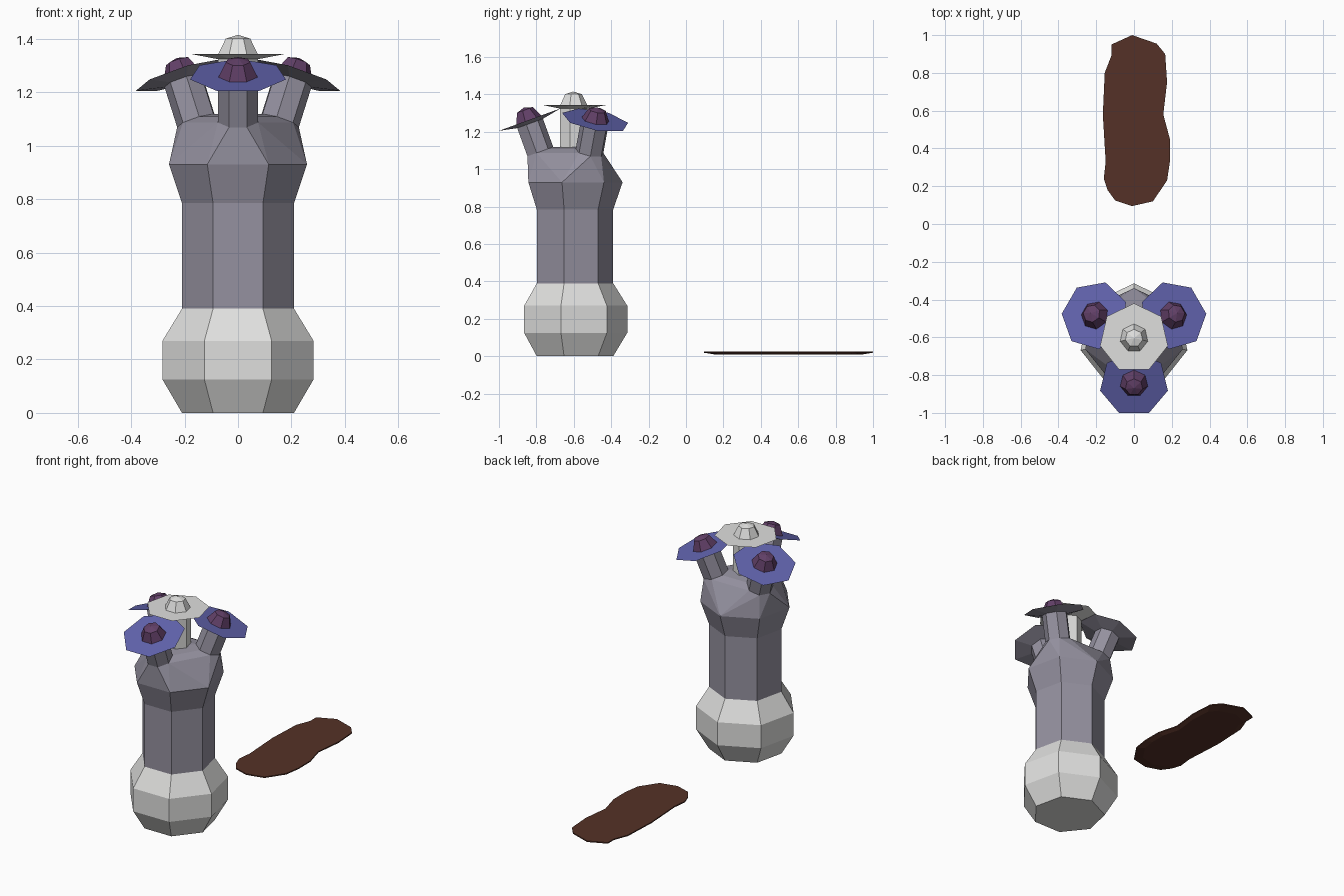
import bpy, bmesh, math
from mathutils import Matrix, Vector

if "Cube" in bpy.data.objects:
    bpy.data.objects.remove(bpy.data.objects["Cube"])

N = 7            # every round part is seven-sided
CY = -0.604      # vase centre on y


def mat(name, c):
    m = bpy.data.materials.new(name)
    m.diffuse_color = (*c, 1)
    m.use_nodes = True
    m.node_tree.nodes["Principled BSDF"].inputs["Base Color"].default_value = m.diffuse_color
    return m


WHITE = mat("white", (0.74, 0.74, 0.73))
GREY = mat("lavender grey", (0.30, 0.285, 0.35))
BLUE = mat("petal blue", (0.12, 0.125, 0.42))
PURPLE = mat("plum", (0.12, 0.05, 0.135))
BROWN = mat("brown", (0.09, 0.031, 0.02))


def finish(bm, name, mats, rule=None):
    bmesh.ops.recalc_face_normals(bm, faces=bm.faces)
    if rule:
        for f in bm.faces:
            f.material_index = rule(f)
    me = bpy.data.meshes.new(name)
    bm.to_mesh(me)
    bm.free()
    for m in mats:
        me.materials.append(m)
    ob = bpy.data.objects.new(name, me)
    bpy.context.collection.objects.link(ob)
    return ob


def ring(r, z):
    # vertex at the back, flat side at the front
    return [Vector((r * math.cos(math.pi / 2 + 2 * math.pi * k / N),
                    r * math.sin(math.pi / 2 + 2 * math.pi * k / N), z)) for k in range(N)]


def loft(profile, cap_start=True, cap_end=True):
    bm = bmesh.new()
    rows = [[bm.verts.new(p) for p in ring(r, z)] for r, z in profile]
    for a, b in zip(rows, rows[1:]):
        for i in range(N):
            j = (i + 1) % N
            bm.faces.new((a[i], a[j], b[j], b[i]))
    if cap_start:
        bm.faces.new(rows[0][::-1])
    if cap_end:
        bm.faces.new(rows[-1])
    return bm


def flower(prefix, M, stem_len, stem_mat, petal_mat, bud_mat):
    # stem flaring into a flat petal disc; only the disc top has the petal colour
    bm = loft([(0.077, -stem_len), (0.077, -0.02), (0.184, 0)])
    ob = finish(bm, prefix + "_stem_and_petals", [stem_mat, petal_mat],
                lambda f: 1 if f.normal.z > 0.9 else 0)
    ob.data.transform(M)
    # faceted bud with a pointed top
    bm = loft([(0.075, 0), (0.047, 0.057)], cap_start=False)
    bm.faces.ensure_lookup_table()
    top = bmesh.ops.poke(bm, faces=[bm.faces[-1]])["verts"][0]
    top.co.z = 0.071
    ob = finish(bm, prefix + "_bud", [bud_mat])
    ob.data.transform(M)


base = Matrix.Translation((0, CY, 0))

# vase body: white bulbous foot, grey neck and flared shoulder
body = finish(loft([(0.215, 0), (0.29, 0.125), (0.29, 0.27), (0.215, 0.39),
                    (0.215, 0.785), (0.265, 0.93)], cap_end=False),
              "vase_body", [WHITE, GREY],
              lambda f: 0 if f.calc_center_median().z < 0.39 else 1)
body.data.transform(base)

# flowers: one white in the centre, three blue leaning outwards
flower("centre_flower", Matrix.Translation((0, CY, 1.344)), 0.25, WHITE, WHITE, WHITE)
hull_points = ring(0.265, 0.93)
for k, side in enumerate(("front", "right", "left")):
    L = (Matrix.Rotation(math.radians(120 * k), 4, 'Z')
         @ Matrix.Translation((0, -0.24, 1.262))
         @ Matrix.Rotation(math.radians(20), 4, 'X'))
    flower(side + "_flower", base @ L, 0.18, GREY, BLUE, PURPLE)
    hull_points += [L @ p for p in ring(0.077, -0.18)]

# vase shoulder: skin from the body rim to the three stem feet
bm = bmesh.new()
vs = [bm.verts.new(p) for p in hull_points]
bmesh.ops.convex_hull(bm, input=vs)
bmesh.ops.delete(bm, geom=[v for v in bm.verts if not v.link_faces], context='VERTS')
shoulder = finish(bm, "vase_shoulder", [GREY])
shoulder.data.transform(base)

# flat soil patch behind the vase
outline = [(-0.01, 1.0), (0.12, 0.955), (0.165, 0.90), (0.175, 0.75), (0.155, 0.58),
           (0.19, 0.45), (0.19, 0.33), (0.175, 0.23), (0.10, 0.12), (-0.01, 0.095),
           (-0.10, 0.125), (-0.14, 0.18), (-0.16, 0.24), (-0.15, 0.33), (-0.165, 0.58),
           (-0.155, 0.80), (-0.12, 0.89), (-0.12, 0.95)]
bm = bmesh.new()
rows = []
for s, z in ((1, 0.026), (1, 0.019), (0.85, 0.008)):
    rows.append([bm.verts.new((x * s, 0.55 + (y - 0.55) * s, z)) for x, y in outline])
n = len(outline)
for a, b in zip(rows, rows[1:]):
    for i in range(n):
        j = (i + 1) % n
        bm.faces.new((a[i], a[j], b[j], b[i]))
bm.faces.new(rows[0])
bm.faces.new(rows[-1][::-1])
finish(bm, "soil_patch", [BROWN])
